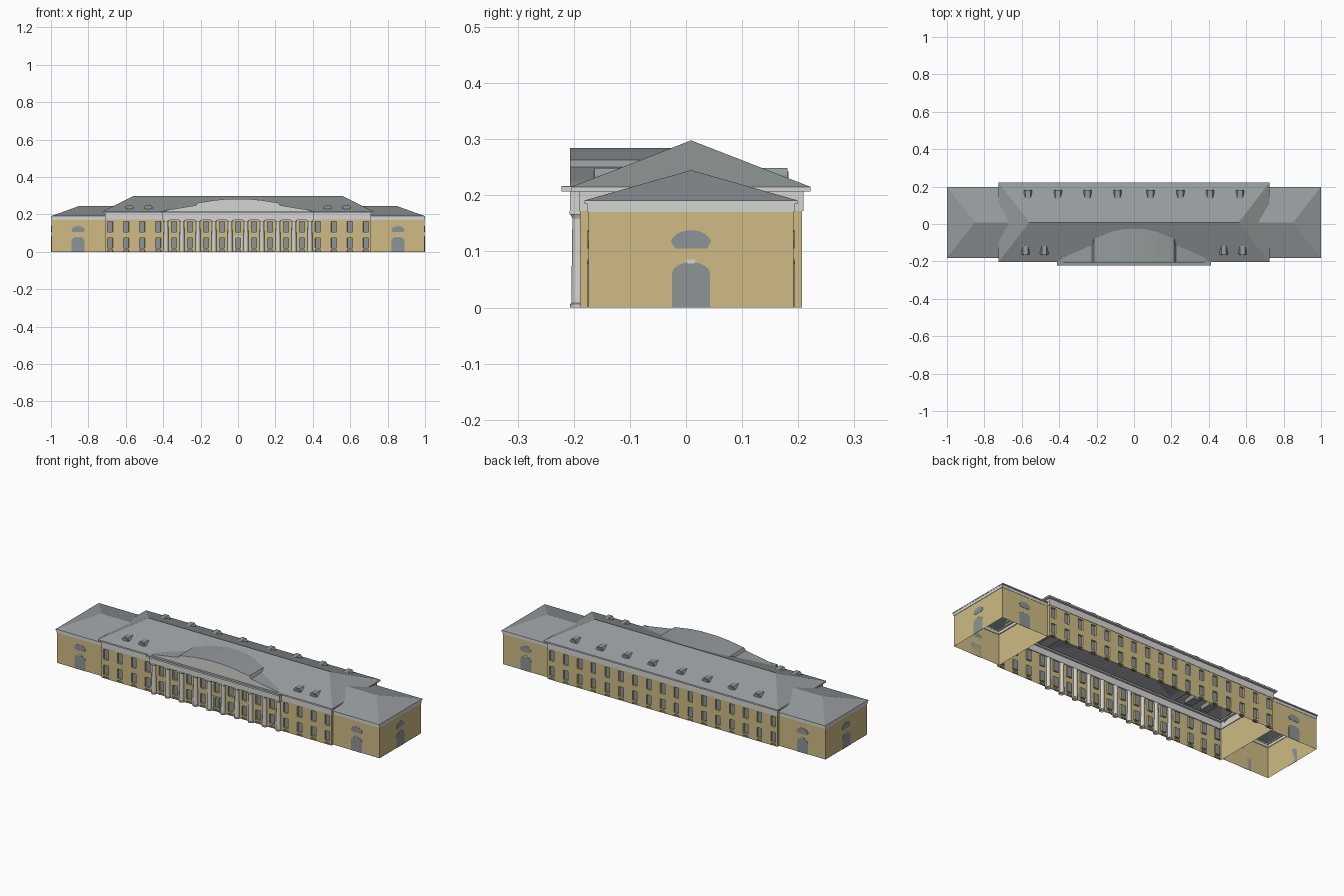
import bpy, bmesh, math
from mathutils import Vector

if "Cube" in bpy.data.objects:
    bpy.data.objects.remove(bpy.data.objects["Cube"])

def material(name, rgb):
    m = bpy.data.materials.new(name)
    m.diffuse_color = (*rgb, 1)
    m.use_nodes = True
    m.node_tree.nodes["Principled BSDF"].inputs["Base Color"].default_value = m.diffuse_color
    return m

YELLOW = material("ochre_wall", (0.62, 0.50, 0.235))
WHITE = material("white_trim", (0.66, 0.66, 0.65))
ROOF = material("roof_grey", (0.30, 0.325, 0.335))
GLASS = material("window_grey", (0.27, 0.295, 0.305))
CY = 0.009  # centre line of the building in y


def finish(name, bm, *mats):
    me = bpy.data.meshes.new(name)
    bm.to_mesh(me)
    bm.free()
    ob = bpy.data.objects.new(name, me)
    bpy.context.collection.objects.link(ob)
    for m in mats:
        me.materials.append(m)
    return ob


def poly_mesh(name, verts, faces, mat, normals=False):
    bm = bmesh.new()
    vs = [bm.verts.new(v) for v in verts]
    for f in faces:
        bm.faces.new([vs[i] for i in f])
    if normals:
        bmesh.ops.recalc_face_normals(bm, faces=bm.faces[:])
    return finish(name, bm, mat)


def prism(name, pts, origin, u, n, depth, mat):
    """Closed 2D outline (along u and z) pushed along n by depth."""
    o, u, n = Vector(origin), Vector(u), Vector(n)
    k = len(pts)
    a = [o + u * p[0] + Vector((0, 0, p[1])) for p in pts]
    verts = a + [v + n * depth for v in a]
    faces = [list(range(k)), list(range(2 * k - 1, k - 1, -1))]
    faces += [(i, (i + 1) % k, k + (i + 1) % k, k + i) for i in range(k)]
    return poly_mesh(name, verts, faces, mat, True)


def box(name, x0, x1, y0, y1, z0, z1, mat):
    return prism(name, [(x0, z0), (x1, z0), (x1, z1), (x0, z1)],
                 (0, y0, 0), (1, 0, 0), (0, 1, 0), y1 - y0, mat)


def ring(name, x0, x1, y0, y1, z0, z1, t, mat):
    """Hollow rectangular band."""
    verts = []
    for d in (0, t):
        for z in (z0, z1):
            verts += [(x0 + d, y0 + d, z), (x1 - d, y0 + d, z),
                      (x1 - d, y1 - d, z), (x0 + d, y1 - d, z)]
    faces = []
    for i in range(4):
        j = (i + 1) % 4
        faces += [(i, j, 4 + j, 4 + i), (8 + i, 12 + i, 12 + j, 8 + j),
                  (4 + i, 4 + j, 12 + j, 12 + i), (i, 8 + i, 8 + j, j)]
    return poly_mesh(name, verts, faces, mat, True)


# --- Main block: long walls with recessed windows ---
PITCH, HALF_W, XM, HM = 0.0855, 0.0145, 0.71, 0.198
ZS = [0, 0.011, 0.021, 0.075, 0.106, 0.163, 0.20]


def window_wall(name, y, side):
    xs = [-XM]
    for k in range(-8, 9):
        xs += [k * PITCH - HALF_W, k * PITCH + HALF_W]
    xs.append(XM)
    bm = bmesh.new()
    grid = [[bm.verts.new((x, y, z)) for z in ZS] for x in xs]
    panes = []
    for i in range(len(xs) - 1):
        for j in range(len(ZS) - 1):
            q = [grid[i][j], grid[i + 1][j], grid[i + 1][j + 1], grid[i][j + 1]]
            f = bm.faces.new(q if side < 0 else q[::-1])
            if i % 2 == 1 and j in (0, 2, 4):
                panes.append(f)
    bm.normal_update()
    bmesh.ops.inset_individual(bm, faces=panes, thickness=0.0004, depth=-0.009)
    for f in panes:
        f.material_index = 1
    finish(name, bm, YELLOW, GLASS)


window_wall("front_wall", CY - HM, -1)
window_wall("back_wall", CY + HM, 1)
for s, n in ((-1, "left"), (1, "right")):
    poly_mesh(n + "_main_end_wall",
              [(s * XM, CY - s * HM, 0), (s * XM, CY + s * HM, 0),
               (s * XM, CY + s * HM, 0.2), (s * XM, CY - s * HM, 0.2)],
              [(0, 1, 2, 3)], YELLOW)

ring("main_frieze", -0.712, 0.712, CY - 0.2, CY + 0.2, 0.172, 0.208, 0.006, WHITE)
ring("main_cornice", -0.724, 0.724, CY - 0.213, CY + 0.213, 0.207, 0.215, 0.03, WHITE)

# Main hipped roof
E, R = 0.725, 0.56
poly_mesh("main_roof",
          [(-E, CY - .2135, .215), (E, CY - .2135, .215), (E, CY + .2135, .215),
           (-E, CY + .2135, .215), (-R, CY, .298), (R, CY, .298)],
          [(0, 1, 5, 4), (1, 2, 5), (2, 3, 4, 5), (3, 0, 4)], ROOF)

# --- Wings ---
door = [(-.034, 0), (.034, 0), (.034, .06)]
door += [(.034 * math.cos(a), .06 + .021 * math.sin(a))
         for a in [math.pi * i / 8 for i in range(1, 8)]] + [(-.034, .06)]
lunette = [(-.028, .105), (.028, .105), (.036, .118)]
lunette += [(.034 * math.cos(a), .118 + .02 * math.sin(a))
            for a in [math.pi * i / 8 for i in range(1, 8)]] + [(-.036, .118)]
HW, XW = 0.183, 0.997
for s, n in ((-1, "left"), (1, "right")):
    p = [(s * XM, CY - HW), (s * XW, CY - HW), (s * XW, CY + HW), (s * XM, CY + HW)]
    poly_mesh(n + "_wing_walls", [(x, y, z) for z in (0, .18) for x, y in p],
              [(i, i + 1, i + 5, i + 4)[::s] for i in range(3)], YELLOW)
    x0, x1 = sorted((s * 0.712, s * 0.999))
    ring(n + "_wing_frieze", x0, x1, CY - .1845, CY + .1845, .17, .187, .005, WHITE)
    x0, x1 = sorted((s * 0.712, s * 1.0))
    ring(n + "_wing_cornice", x0, x1, CY - .19, CY + .19, .185, .191, .012, WHITE)
    poly_mesh(n + "_wing_roof",
              [(s * .71, CY - .19, .191), (s, CY - .19, .191), (s, CY + .19, .191),
               (s * .71, CY + .19, .191), (s * .85, CY, .245), (s * .66, CY, .245)],
              [f[::s] for f in ((0, 1, 4, 5), (1, 2, 4), (2, 3, 5, 4))], ROOF)
    # Arched door and lunette on the three outer sides
    for label, o, u, d in (("front", (s * .855, CY - HW, 0), (1, 0, 0), (0, -1, 0)),
                           ("back", (s * .855, CY + HW, 0), (1, 0, 0), (0, 1, 0)),
                           ("end", (s * XW, CY, 0), (0, 1, 0), (s, 0, 0))):
        prism(f"{n}_{label}_arched_door", door, o, u, d, .0015, GLASS)
        prism(f"{n}_{label}_lunette", lunette, o, u, d, .0015, GLASS)
        prism(f"{n}_{label}_keystone", [(-.006, .079), (.006, .079), (.009, .086), (-.009, .086)],
              o, u, d, .002, WHITE)

# --- Portico: engaged columns ---
YF = CY - HM
for i in range(10):
    x = (i - 4.5) * PITCH
    bm = bmesh.new()
    profile = [(.0155, 0), (.0155, .006), (.0135, .008), (.0115, .157),
               (.0115, .159), (.015, .166), (.015, .168)]
    N = 12
    rows = [[bm.verts.new((x + r * math.cos(2 * math.pi * k / N),
                           YF - .002 + r * math.sin(2 * math.pi * k / N), z))
             for k in range(N)] for r, z in profile]
    for a, b in zip(rows, rows[1:]):
        for k in range(N):
            f = bm.faces.new((a[k], a[(k + 1) % N], b[(k + 1) % N], b[k]))
            f.smooth = 2 <= rows.index(a) <= 3
    finish("column", bm, WHITE)
    box("column_capital", x - .0175, x + .0175, YF - .019, YF, .166, .172, WHITE)

box("portico_frieze", -.403, .403, -.207, -.185, .171, .208, WHITE)
box("portico_cornice", -.412, .412, -.222, -.19, .207, .2145, WHITE)
box("portico_cornice_cover", -.412, .412, -.222, -.19, .2145, .2165, ROOF)

# Central doorway frame
for sx in (-1, 1):
    box("doorway_jamb", sx * .018 - .003, sx * .018 + .003, YF - .004, YF, .0, .08, WHITE)
box("doorway_lintel", -.023, .023, YF - .005, YF, .077, .084, WHITE)

# --- Stepped pediment with roof running back into the main roof ---
half = [(.40, .2155), (.375, .224), (.225, .249), (.215, .262), (.12, .277), (.05, .2835)]
outline = half + [(-x, z) for x, z in reversed(half)]
prism("pediment_front", outline, (0, -.206, 0), (1, 0, 0), (0, 1, 0), .006, WHITE)
roof_line = [(.405, .2155), (.375, .2255), (.225, .2505), (.215, .2635), (.12, .2785), (.05, .2845)]
roof_line += [(-x, z) for x, z in reversed(roof_line)]
k = len(roof_line)
poly_mesh("pediment_roof",
          [(x, y, z) for y in (-.2065, -.01) for x, z in roof_line],
          [(i, i + 1, k + i + 1, k + i) for i in range(k - 1)], ROOF)

# --- Dormers ---
dormer = [(-.022, .215), (.022, .215), (.022, .236), (.013, .249), (-.013, .249), (-.022, .236)]
pane = [(-.014, .227), (.014, .227), (.014, .236), (.008, .243), (-.008, .243), (-.014, .236)]
for side, places in ((1, (.088, .248, .407, .567)), (-1, (.48, .58))):
    for x in places:
        for s in (-1, 1):
            o = (s * x, CY + side * .172, 0)
            prism("dormer", dormer, o, (1, 0, 0), (0, -side, 0), .07, ROOF)
            prism("dormer_window", pane, o, (1, 0, 0), (0, side, 0), .002, GLASS)
